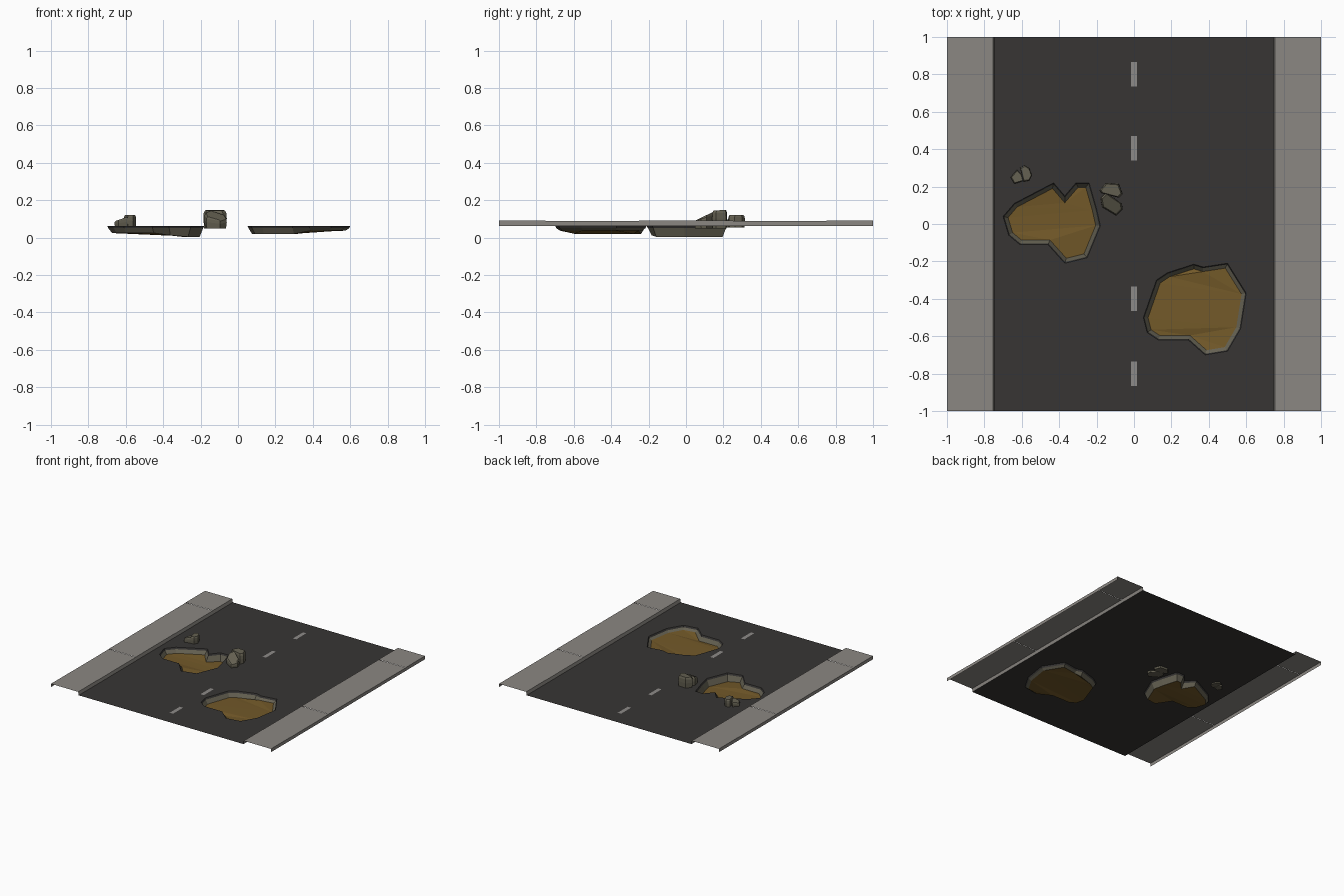
import bpy
from mathutils import Vector
from mathutils.geometry import tessellate_polygon

if "Cube" in bpy.data.objects:
    bpy.data.objects.remove(bpy.data.objects["Cube"])

ROAD_Z, WALK_Z = 0.063, 0.09


def material(name, r, g, b):
    m = bpy.data.materials.new(name)
    m.diffuse_color = (r, g, b, 1)
    m.use_nodes = True
    m.node_tree.nodes["Principled BSDF"].inputs["Base Color"].default_value = m.diffuse_color
    return m


ASPHALT = material("asphalt", 0.038, 0.036, 0.034)
CONCRETE = material("concrete", 0.26, 0.245, 0.225)
PAINT = material("paint", 0.27, 0.26, 0.25)
DIRT = material("dirt", 0.17, 0.10, 0.022)
STONE = material("stone", 0.13, 0.12, 0.085)


def make(name, verts, faces, mat):
    me = bpy.data.meshes.new(name)
    me.from_pydata(verts, [], faces)
    me.materials.append(mat)
    ob = bpy.data.objects.new(name, me)
    bpy.context.collection.objects.link(ob)
    return ob


def fill(name, loops, mat):
    """Flat-ish fill of an outline, with optional hole outlines."""
    verts = [Vector(p) for loop in loops for p in loop]
    flat = [[Vector((p[0], p[1], 0)) for p in loop] for loop in loops]
    faces = []
    for a, b, c in tessellate_polygon(flat):
        up = (verts[b] - verts[a]).cross(verts[c] - verts[a]).z
        faces.append((a, b, c) if up > 0 else (a, c, b))
    return make(name, verts, faces, mat)


def bridge(n, base=0):
    return [(base + i, base + (i + 1) % n, base + n + (i + 1) % n, base + n + i)
            for i in range(n)]


def inset(pts, d):
    """Move a clockwise outline inward by d."""
    out = []
    n = len(pts)
    for i, p in enumerate(pts):
        a, b, c = (Vector(pts[i - 1]), Vector(p), Vector(pts[(i + 1) % n]))
        u, v = (b - a).normalized(), (c - b).normalized()
        nu, nv = Vector((u.y, -u.x)), Vector((v.y, -v.x))
        m = (nu + nv).normalized()
        q = b + m * d / max(0.6, m.dot(nu))
        out.append((q.x, q.y))
    return out


# Potholes: asphalt lip, stone wall and dirt floor of uneven depth
HOLES = {
    "left": [(-.70, .04), (-.64, .11), (-.43, .22), (-.37, .15), (-.31, .22), (-.24, .22),
             (-.20, .08), (-.18, -.01), (-.25, -.18), (-.37, -.21), (-.46, -.11),
             (-.61, -.11), (-.67, -.06)],
    "right": [(.05, -.50), (.12, -.30), (.18, -.26), (.32, -.215), (.37, -.23), (.50, -.21),
              (.60, -.37), (.57, -.56), (.50, -.68), (.38, -.70), (.29, -.62),
              (.13, -.62), (.07, -.58)],
}


def depth(side, x):
    if side == "left":
        return 0.024 if x < -.42 else (0.012 if x < -.33 else 0.004)
    return 0.02 if x < .33 else 0.037


rims = []
for side, pts in HOLES.items():
    n = len(pts)
    rim = [(x, y, ROAD_Z) for x, y in pts]
    lip = [(x, y, 0.05) for x, y in inset(pts, 0.006)]
    floor = [(x, y, depth(side, x)) for x, y in inset(pts, 0.024)]
    rims.append(rim)
    make(side + "_pothole_lip", rim + lip, bridge(n), ASPHALT)
    make(side + "_pothole_wall", lip + floor, bridge(n), STONE)
    fill(side + "_pothole_floor", [floor], DIRT)

# Road surface with the two openings
outer = [(-.75, -1, ROAD_Z), (.75, -1, ROAD_Z), (.75, 1, ROAD_Z), (-.75, 1, ROAD_Z)]
fill("road", [outer] + rims, ASPHALT)

# Centre line dashes
for i, y in enumerate((.80, .405, -.40, -.80)):
    w, h, z = 0.015, 0.065, ROAD_Z + 0.001
    make(f"dash_{i}", [(-w, y - h, z), (w, y - h, z), (w, y + h, z), (-w, y + h, z)],
         [(0, 1, 2, 3)], PAINT)

# Pavements: open slabs with a kerb face and an outer edge
JOINTS = [-1, -.75, -.25, .25, .75, 1]
for s, side in ((-1, "left"), (1, "right")):
    profile = [(.747, ROAD_Z), (.753, WALK_Z), (1, WALK_Z), (1, ROAD_Z)]
    for k, (y0, y1) in enumerate(zip(JOINTS, JOINTS[1:])):
        dz = -0.0015 * (k % 2)
        vs = [(s * x, y, z + (dz if z == WALK_Z else 0)) for y in (y0, y1) for x, z in profile]
        fs = [(i, i + 1, i + 5, i + 4) for i in range(3)]
        if s > 0:
            vs, fs = vs, fs
        else:
            fs = [f[::-1] for f in fs]
        make(f"{side}_pavement_slab_{k}", vs, fs, CONCRETE)


# Loose broken chunks: outline prism with a chamfered, tilted top
def chunk(name, pts, z0, top, slope_x=0.0, slope_y=0.0):
    n = len(pts)
    cx, cy = (sum(p[k] for p in pts) / n for k in (0, 1))
    verts = []
    for scale, t in ((.93, 0), (1, .55), (.97, .85), (.84, 1)):
        for x, y in pts:
            zt = top + slope_x * (x - cx) + slope_y * (y - cy)
            verts.append((cx + (x - cx) * scale, cy + (y - cy) * scale, z0 + (zt - z0) * t))
    faces = [f[::-1] for r in range(3) for f in bridge(n, r * n)]
    faces += [tuple(range(n)), tuple(range(4 * n - 1, 3 * n - 1, -1))]
    make(name, verts, faces, STONE)


chunk("large_chunk_back", [(-.185, .18), (-.15, .22), (-.08, .215), (-.06, .16),
                           (-.08, .14), (-.175, .165)], .048, .146, 0, .05)
chunk("large_chunk_front", [(-.18, .14), (-.15, .168), (-.065, .11), (-.06, .08),
                            (-.095, .045), (-.17, .09)], .048, .118, 0, .4)
chunk("small_chunk_left", [(-.66, .25), (-.625, .29), (-.60, .265), (-.59, .23),
                           (-.64, .215)], .054, .10, .3, 0)
chunk("small_chunk_right", [(-.61, .30), (-.585, .315), (-.56, .30), (-.545, .26),
                            (-.56, .23), (-.59, .225)], .054, .12)
